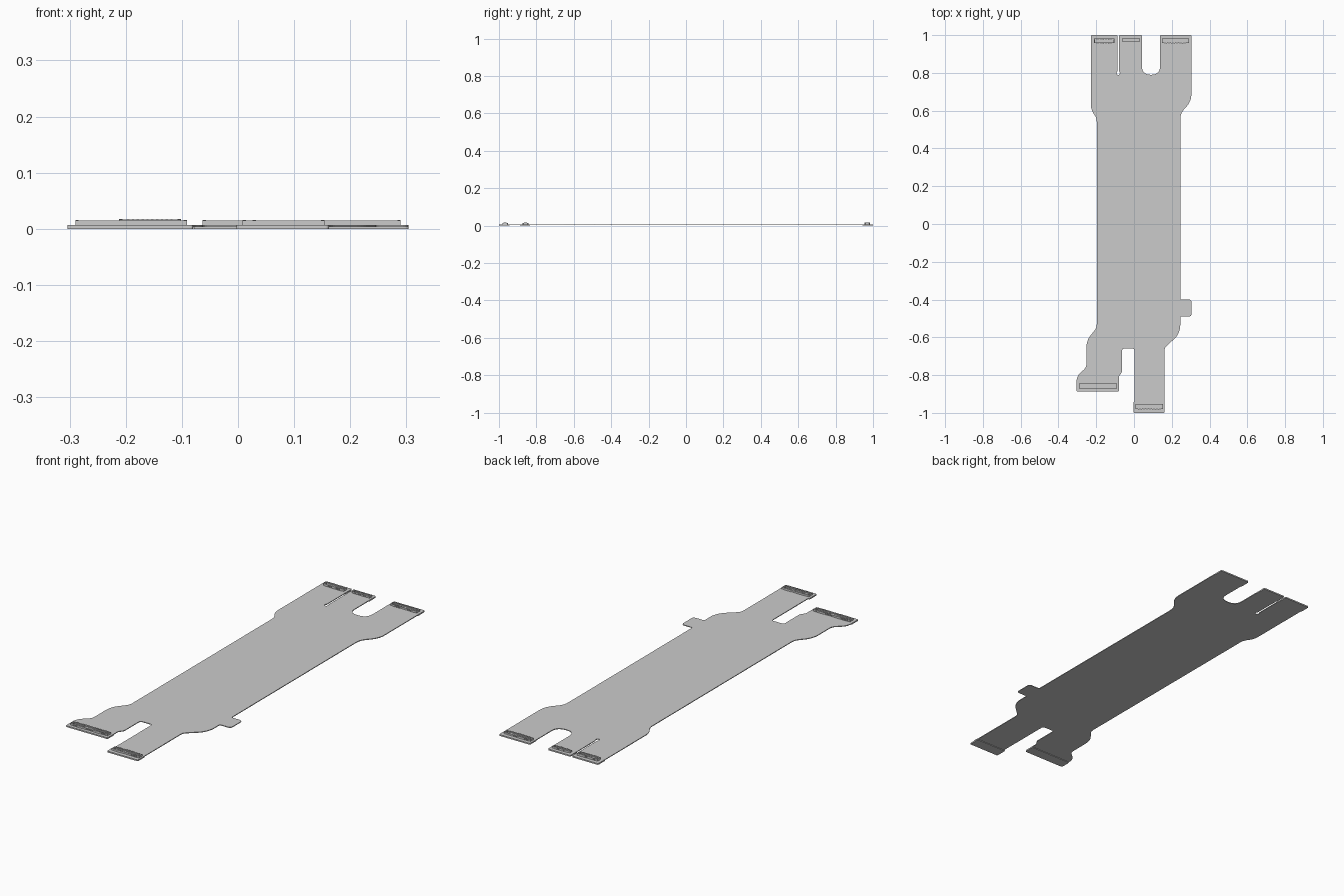
import bpy, bmesh, math
from mathutils import Vector

if "Cube" in bpy.data.objects:
    bpy.data.objects.remove(bpy.data.objects["Cube"])

Z0, Z1 = 0.003, 0.0065   # flexible board bottom and top


def finish(name, bm):
    bmesh.ops.recalc_face_normals(bm, faces=bm.faces)
    me = bpy.data.meshes.new(name)
    bm.to_mesh(me)
    bm.free()
    ob = bpy.data.objects.new(name, me)
    bpy.context.collection.objects.link(ob)
    return ob


def rounded(pts, steps=5):
    """Round each (x, y, radius) corner of a closed outline."""
    out = []
    n = len(pts)
    for i, (x, y, r) in enumerate(pts):
        p = Vector((x, y))
        a = Vector(pts[i - 1][:2]) - p
        b = Vector(pts[(i + 1) % n][:2]) - p
        if r == 0:
            out.append(p)
            continue
        d = min(r, a.length * 0.49, b.length * 0.49)
        s, e = p + a.normalized() * d, p + b.normalized() * d
        for k in range(steps + 1):
            t = k / steps
            out.append(s * (1 - t) ** 2 + p * 2 * t * (1 - t) + e * t * t)
    return out


def plate(name, pts, z0, z1):
    bm = bmesh.new()
    f = bm.faces.new([bm.verts.new((p.x, p.y, z0)) for p in rounded(pts)])
    r = bmesh.ops.extrude_face_region(bm, geom=[f])
    vs = [v for v in r["geom"] if isinstance(v, bmesh.types.BMVert)]
    bmesh.ops.translate(bm, verts=vs, vec=(0, 0, z1 - z0))
    bmesh.ops.triangulate(bm, faces=[f for f in bm.faces if len(f.verts) > 4])
    return finish(name, bm)


def add_box(bm, x0, x1, y0, y1, z0, z1):
    vs = bmesh.ops.create_cube(bm, size=1)["verts"]
    for v in vs:
        v.co = ((x0 + x1) / 2 + v.co.x * (x1 - x0),
                (y0 + y1) / 2 + v.co.y * (y1 - y0),
                (z0 + z1) / 2 + v.co.z * (z1 - z0))


# Flexible board outline, counter-clockwise from the upper left tab
outline = [
    (-0.228, 1.0, .008), (-0.228, 0.605, .03), (-0.197, 0.56, .02),
    (-0.197, -0.55, .02), (-0.252, -0.615, .04), (-0.252, -0.76, .02),
    (-0.304, -0.805, .03), (-0.304, -0.887, .006), (-0.08, -0.887, .006),
    (-0.08, -0.805, .01), (-0.063, -0.785, .01), (-0.063, -0.66, .012),
    (0.002, -0.66, .012), (0.002, -0.94, .005), (-0.003, -0.945, .003),
    (-0.003, -1.0, .006), (0.162, -1.0, .006), (0.162, -0.655, .015),
    (0.228, -0.595, .03), (0.245, -0.555, .03), (0.245, -0.49, .008),
    (0.304, -0.49, .015), (0.304, -0.40, .015), (0.245, -0.40, .008),
    (0.245, 0.585, .03), (0.304, 0.65, .04), (0.304, 1.0, .008),
    (0.138, 1.0, .006), (0.138, 0.79, .045), (0.042, 0.79, .045),
    (0.042, 1.0, .006), (-0.079, 1.0, .004),
    # narrow slit ending in a small round relief hole
    (-0.079, 0.808, 0), (-0.074, 0.799, 0), (-0.079, 0.789, 0),
    (-0.088, 0.789, 0), (-0.093, 0.799, 0), (-0.088, 0.808, 0),
    (-0.088, 1.0, .004),
]
plate("flexible_board", outline, Z0, Z1)

# Stiffener under each tab end: name, x0, x1, y0, y1
stiffeners = [
    ("upper_left", -0.228, -0.088, 0.945, 1.0),
    ("upper_middle", -0.079, 0.042, 0.945, 1.0),
    ("upper_right", 0.138, 0.304, 0.945, 1.0),
    ("lower_left", -0.304, -0.08, -0.887, -0.835),
    ("lower_right", -0.003, 0.162, -1.0, -0.945),
]
for name, x0, x1, y0, y1 in stiffeners:
    plate(name + "_stiffener", [(x0, y0, .006), (x1, y0, .006),
                                (x1, y1, .006), (x0, y1, .006)], 0, Z0)


def connector(name, x0, x1, y0, y1, top):
    """Board connector: rim, sunken floor, centre tongue and two rows of pins."""
    bm = bmesh.new()
    w = (y1 - y0) * 0.2
    e = 0.006
    yc = (y0 + y1) / 2
    add_box(bm, x0, x1, y0, y1, Z1, Z1 + 0.0025)
    for a, b in ((y0, y0 + w), (y1 - w, y1)):
        add_box(bm, x0, x1, a, b, Z1 + 0.0025, top - 0.001)
    for a, b in ((x0, x0 + e), (x1 - e, x1)):
        add_box(bm, a, b, y0 + w, y1 - w, Z1 + 0.0025, top)
    add_box(bm, x0 + 2 * e, x1 - 2 * e, yc - w / 2, yc + w / 2, Z1 + 0.0025, top - 0.002)
    finish(name + "_connector", bm)

    pins = bmesh.new()
    n = int((x1 - x0 - 4 * e) / 0.008)
    for i in range(n):
        x = x0 + 2 * e + (i + 0.5) * (x1 - x0 - 4 * e) / n
        for a, b in ((y0 - 0.002, y0 + w * 1.3), (y1 - w * 1.3, y1 + 0.002)):
            add_box(pins, x - 0.002, x + 0.002, a, b, Z1, top - 0.0005)
    finish(name + "_pins", pins)


connector("upper_left", -0.212, -0.102, 0.957, 0.981, 0.0175)
connector("upper_middle", -0.063, 0.032, 0.965, 0.981, 0.0155)
connector("upper_right", 0.148, 0.290, 0.957, 0.981, 0.0155)
connector("lower_left", -0.290, -0.091, -0.871, -0.845, 0.0155)
connector("lower_right", 0.008, 0.154, -0.980, -0.954, 0.0155)
